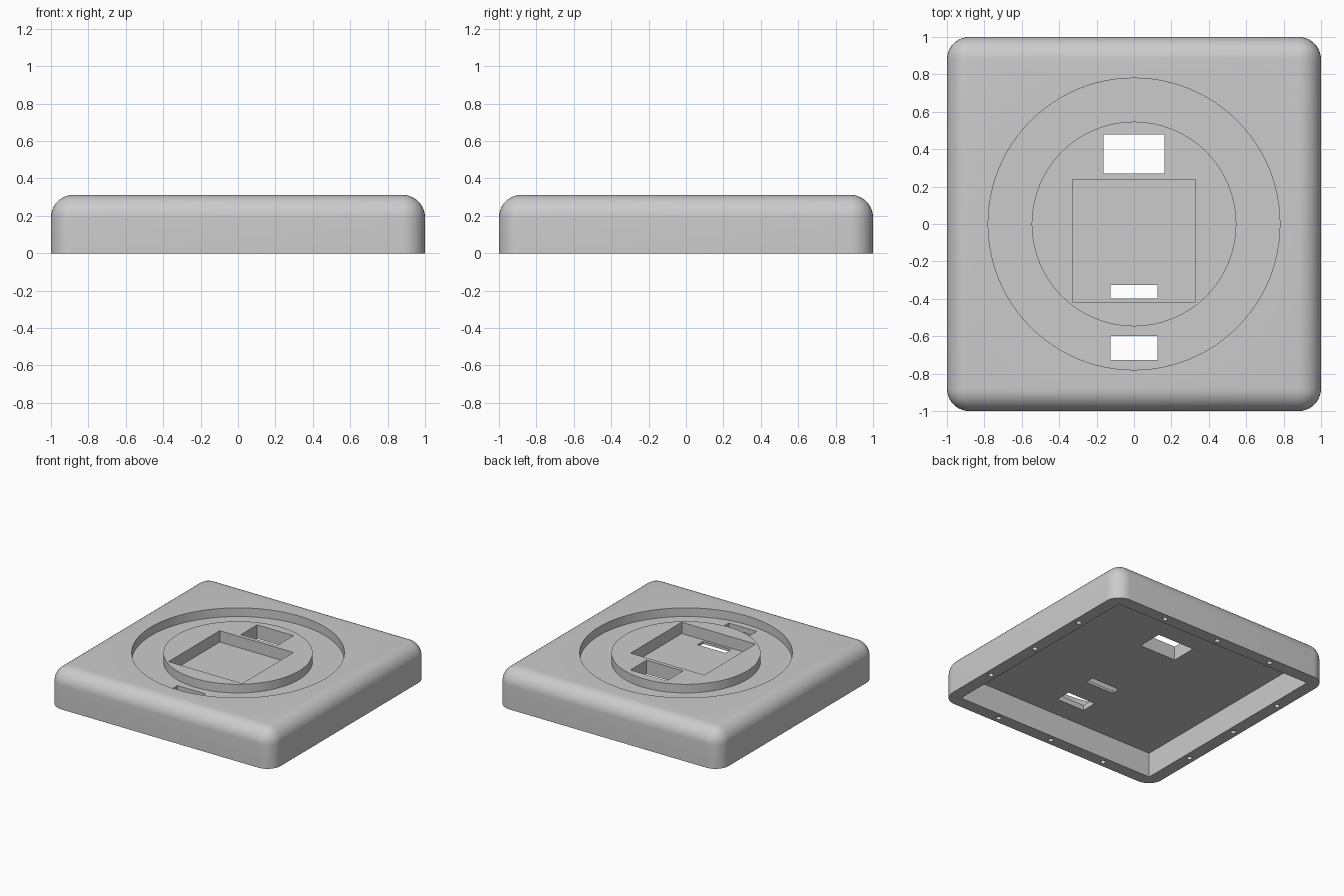
import bpy
import bmesh
from mathutils import Matrix, Vector

HEIGHT = 0.312
CEILING = 0.2       # underside of the top plate
RADIUS = 0.12       # rounding of the outer edges
OVER = 0.4          # cutters reach above the top

if "Cube" in bpy.data.objects:
    bpy.data.objects.remove(bpy.data.objects["Cube"], do_unlink=True)

grey = bpy.data.materials.new("light grey")
grey.use_nodes = True
colour = (0.6, 0.6, 0.6, 1)
grey.diffuse_color = colour
grey.node_tree.nodes["Principled BSDF"].inputs["Base Color"].default_value = colour


def make_object(name, bm):
    bmesh.ops.recalc_face_normals(bm, faces=bm.faces)
    mesh = bpy.data.meshes.new(name)
    bm.to_mesh(mesh)
    bm.free()
    mesh.materials.append(grey)
    obj = bpy.data.objects.new(name, mesh)
    bpy.context.collection.objects.link(obj)
    return obj


def add_box(bm, x0, x1, y0, y1, z0, z1):
    low, high = Vector((x0, y0, z0)), Vector((x1, y1, z1))
    matrix = Matrix.Translation((low + high) / 2) @ Matrix.Diagonal((*(high - low), 1))
    bmesh.ops.create_cube(bm, size=1, matrix=matrix)


def box(name, *bounds):
    bm = bmesh.new()
    add_box(bm, *bounds)
    return make_object(name, bm)


def cut(target, cutter):
    cutter.hide_render = True
    mod = target.modifiers.new(cutter.name, "BOOLEAN")
    mod.operation = "DIFFERENCE"
    mod.solver = "EXACT"
    mod.object = cutter
    bpy.context.view_layer.objects.active = target
    bpy.ops.object.modifier_apply(modifier=mod.name)
    bpy.data.objects.remove(cutter, do_unlink=True)


# Body: slab rounded on every edge except the bottom ones
bm = bmesh.new()
add_box(bm, -1, 1, -1, 1, 0, HEIGHT)
edges = [e for e in bm.edges if any(v.co.z > 0.1 for v in e.verts)]
bmesh.ops.bevel(bm, geom=edges, offset=RADIUS, segments=10, profile=0.5, affect="EDGES")
body = make_object("body", bm)

# Hollow underside
cut(body, box("underside_cavity", -0.9, 0.9, -0.9, 0.9, -0.1, CEILING))

# Ring-shaped groove in the top
bm = bmesh.new()
rings = []
for radius, z in ((0.78, 0.242), (0.78, OVER), (0.547, OVER), (0.547, 0.242)):
    made = bmesh.ops.create_circle(bm, segments=96, radius=radius,
                                   matrix=Matrix.Translation((0, 0, z)))
    rings.append(made["verts"])
for i, ring in enumerate(rings):
    after = rings[(i + 1) % len(rings)]
    for j in range(len(ring)):
        k = (j + 1) % len(ring)
        bm.faces.new((ring[j], ring[k], after[k], after[j]))
cut(body, make_object("ring_groove", bm))

# Square pocket and the three openings through the plate
cut(body, box("square_pocket", -0.33, 0.33, -0.417, 0.238, 0.22, OVER))
for name, half, y0, y1 in (("back_window", 0.163, 0.27, 0.478),
                           ("pocket_slot", 0.125, -0.397, -0.325),
                           ("front_window", 0.125, -0.726, -0.598)):
    cut(body, box(name, -half, half, y0, y1, 0.1, OVER))

# Screw holes in the bottom rim, three per side
bm = bmesh.new()
for turn in range(4):
    for along in (-0.5, 0, 0.5):
        matrix = Matrix.Rotation(turn * 1.5707963, 4, "Z") @ Matrix.Translation((along, 0.95, 0))
        bmesh.ops.create_cone(bm, cap_ends=True, segments=20, radius1=0.02,
                              radius2=0.02, depth=0.25, matrix=matrix)
cut(body, make_object("screw_holes", bm))

# Smooth rounded surfaces with sharp rims
bpy.ops.object.select_all(action="DESELECT")
body.select_set(True)
bpy.context.view_layer.objects.active = body
bpy.ops.object.shade_smooth_by_angle(angle=0.52)
